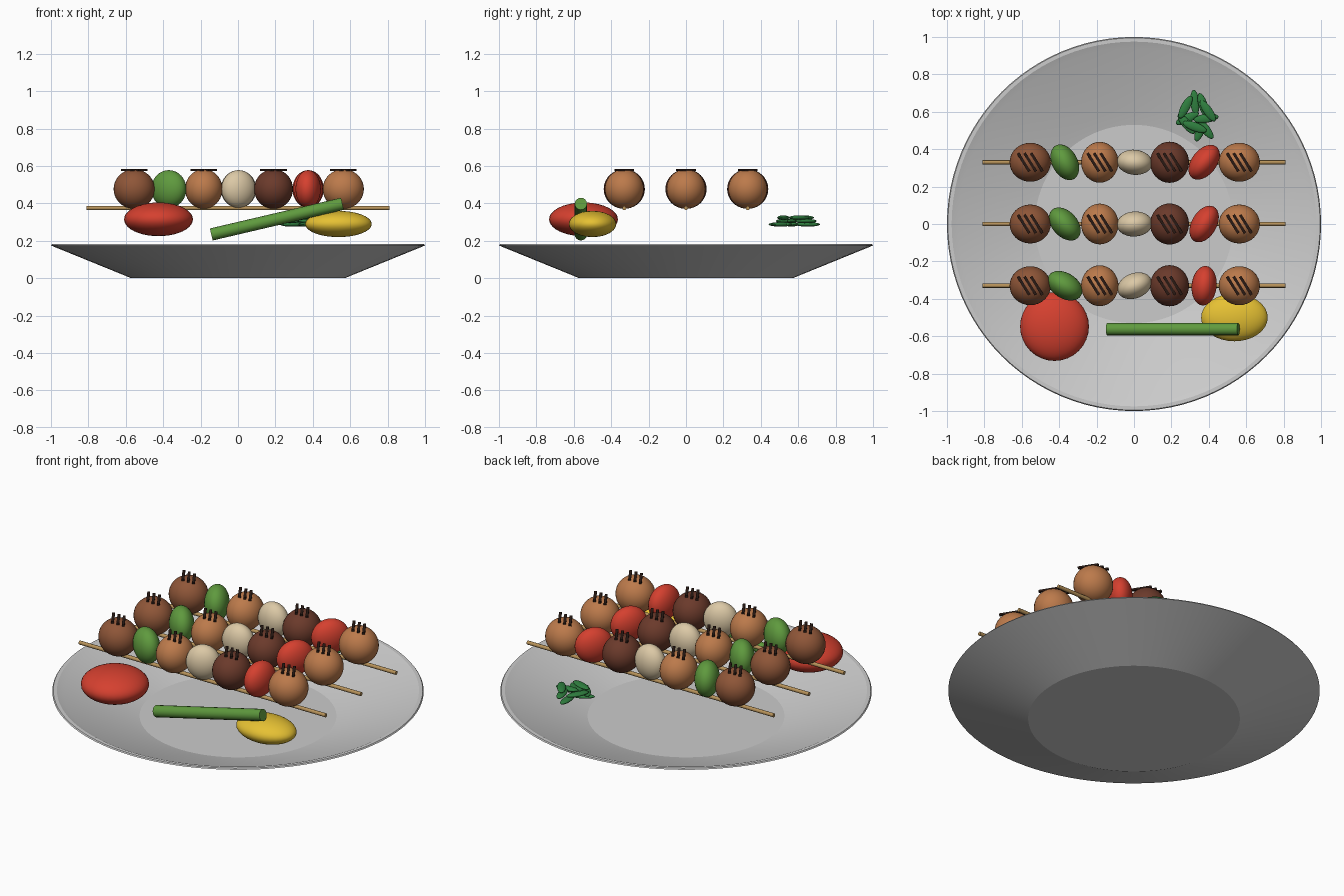
import bpy, bmesh, math
from mathutils import Vector

cube = bpy.data.objects.get("Cube")
if cube:
    bpy.data.objects.remove(cube, do_unlink=True)


def material(name, hex_code):
    """Make a material from an sRGB hex string."""
    srgb = [int(hex_code[i:i + 2], 16) / 255 for i in (0, 2, 4)]
    color = [c / 12.92 if c < 0.04 else ((c + 0.055) / 1.055) ** 2.4 for c in srgb] + [1]
    mat = bpy.data.materials.new(name)
    mat.use_nodes = True
    mat.diffuse_color = color
    mat.node_tree.nodes["Principled BSDF"].inputs["Base Color"].default_value = color
    return mat


BROWN = material("roast_brown", "8F5638")
TAN = material("golden_brown", "BC7A4B")
DARK = material("dark_brown", "6B3A2B")
CHAR = material("char", "2A1A14")
GREEN = material("pepper_green", "5F9A3E")
HERB = material("herb_green", "2F7F3F")
CREAM = material("onion_cream", "DCC9A6")
RED = material("tomato_red", "D5402F")
YELLOW = material("lemon_yellow", "E6C133")
WOOD = material("wood", "B8935A")


def finish(name, mat=None, angle=30):
    obj = bpy.context.object
    obj.name = name
    if mat:
        obj.data.materials.append(mat)
    bpy.ops.object.shade_smooth_by_angle(angle=math.radians(angle))
    return obj


def ellipsoid(name, center, radii, mat, turn=0, segments=32, rings=20):
    bpy.ops.mesh.primitive_uv_sphere_add(segments=segments, ring_count=rings, radius=1,
                                         location=center, rotation=(0, 0, math.radians(turn)))
    bpy.context.object.scale = radii
    return finish(name, mat)


def rod(name, start, end, radius, mat, sides=16):
    a, b = Vector(start), Vector(end)
    bpy.ops.mesh.primitive_cylinder_add(vertices=sides, radius=radius, depth=(b - a).length,
                                        location=(a + b) / 2)
    bpy.context.object.rotation_euler = (b - a).to_track_quat('Z', 'Y').to_euler()
    return finish(name, mat, 40)


# Plate: lathed profile from the underside centre round the rim to the floor
profile = [(0, 0), (0.57, 0), (1, 0.175), (0.995, 0.182), (0.975, 0.182),
           (0.94, 0.167), (0.6, 0.05), (0.53, 0.03), (0, 0.03)]
bm = bmesh.new()
verts = [bm.verts.new((r, 0, z)) for r, z in profile]
edges = [bm.edges.new(pair) for pair in zip(verts, verts[1:])]
bmesh.ops.spin(bm, geom=verts + edges, axis=(0, 0, 1), cent=(0, 0, 0),
               angle=math.tau, steps=96, use_duplicate=False)
bmesh.ops.remove_doubles(bm, verts=bm.verts, dist=0.0005)
bmesh.ops.recalc_face_normals(bm, faces=bm.faces)
mesh = bpy.data.meshes.new("plate")
bm.to_mesh(mesh)
bm.free()
plate = bpy.data.objects.new("plate", mesh)
bpy.context.collection.objects.link(plate)
bpy.ops.object.select_all(action='DESELECT')
plate.select_set(True)
bpy.context.view_layer.objects.active = plate
finish("plate", angle=15)


def grill_marks(name, x, y):
    slant = math.radians(-58)
    for k in (-1, 0, 1):
        bpy.ops.mesh.primitive_cube_add(size=1, location=(x + k * 0.035, y, 0.579),
                                        rotation=(0, 0, slant))
        bpy.context.object.scale = (0.115, 0.015, 0.011)
        obj = bpy.context.object
        obj.name = name
        obj.data.materials.append(CHAR)


# Skewers: stick, four meat pieces with grill marks, three vegetables
Z = 0.477
meats = [(-0.555, 0.11, 0.104, BROWN), (-0.183, 0.1, 0.109, TAN),
         (0.19, 0.104, 0.11, DARK), (0.563, 0.11, 0.104, TAN)]
vegetables = [("pepper_chunk", -0.37, 0.102, 0.068, GREEN, (118, 132, 148)),
              ("onion_chunk", 0.003, 0.095, 0.067, CREAM, (-6, 4, 22)),
              ("tomato_chunk", 0.375, 0.106, 0.067, RED, (52, 60, 84))]
for row, y in enumerate((0.33, 0, -0.33)):
    rod("skewer_stick", (-0.81, y, 0.375), (0.81, y, 0.375), 0.011, WOOD, 12)
    for x, rx, ry, mat in meats:
        ellipsoid("meat_chunk", (x, y, Z), (rx, ry, 0.106), mat)
        grill_marks("grill_mark", x, y)
    for name, x, long, short, mat, turns in vegetables:
        ellipsoid(name, (x, y, Z), (long, short, 0.101), mat, turns[row])

# Garnishes along the front
ellipsoid("tomato_slice", (-0.425, -0.548, 0.315), (0.184, 0.184, 0.09), RED)
ellipsoid("lemon_wedge", (0.537, -0.5, 0.29), (0.178, 0.127, 0.07), YELLOW)
rod("spring_onion", (-0.143, -0.562, 0.234), (0.558, -0.562, 0.398), 0.033, GREEN)

# Herb sprig: thin leaves laid in a loose ring
leaves = [(-0.01, 0.075, 95), (0.035, 0.06, 108), (-0.06, 0.05, 62), (-0.05, -0.01, 25),
          (-0.055, -0.04, 130), (-0.01, -0.055, 160), (0.045, -0.065, 128),
          (0.05, -0.01, 8), (0.06, 0.03, 125), (0.02, -0.07, 70)]
for i, (dx, dy, turn) in enumerate(leaves):
    ellipsoid("herb_leaf", (0.335 + dx, 0.575 + dy, 0.288 + 0.018 * (i % 3)),
              (0.068, 0.024, 0.012), HERB, turn, 16, 10)
